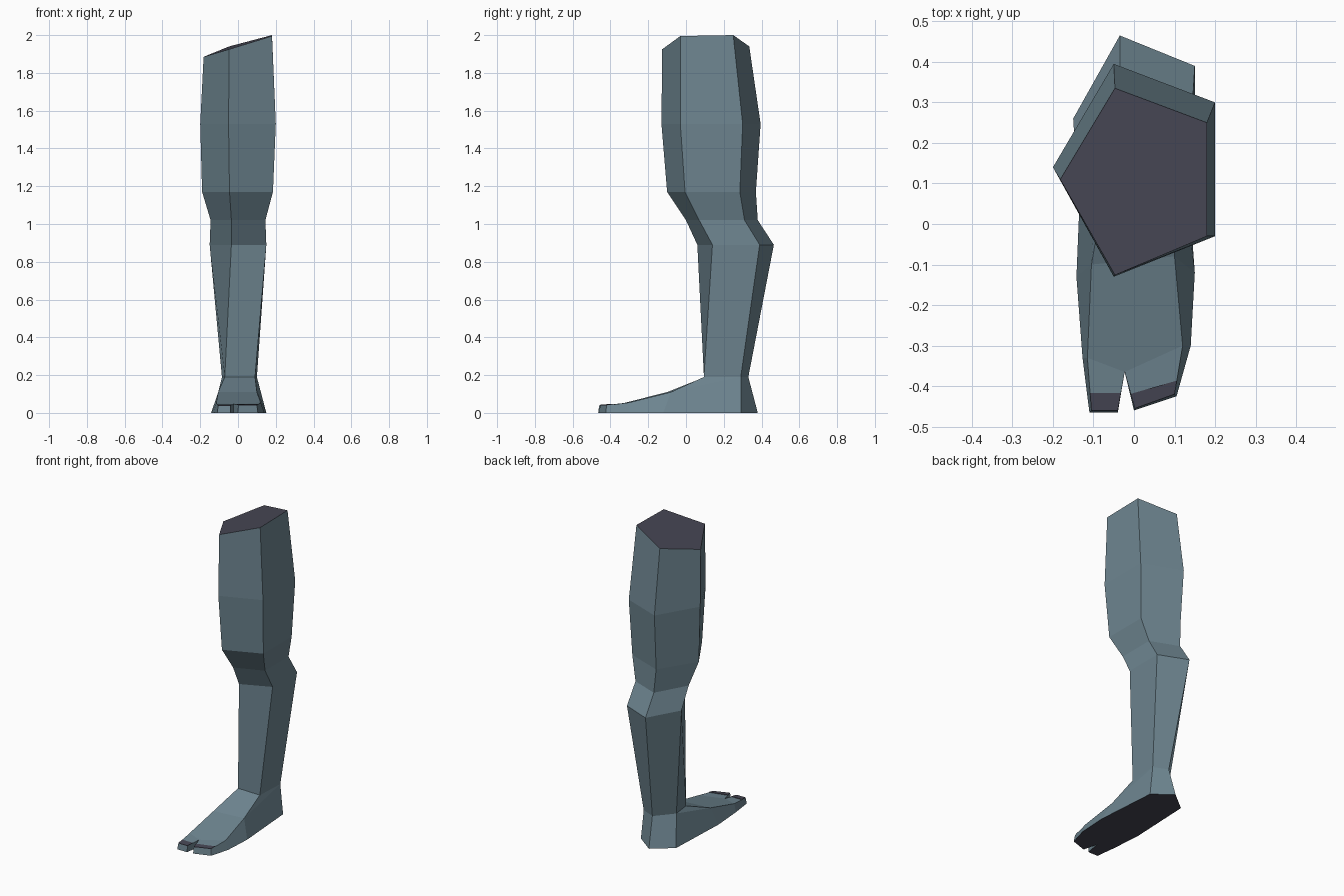
import bpy, bmesh
from mathutils import Vector

if "Cube" in bpy.data.objects:
    bpy.data.objects.remove(bpy.data.objects["Cube"])


def material(name, rgb):
    m = bpy.data.materials.new(name)
    m.diffuse_color = (*rgb, 1)
    m.use_nodes = True
    m.node_tree.nodes["Principled BSDF"].inputs["Base Color"].default_value = m.diffuse_color
    return m


SKIN = material("slate blue skin", (0.155, 0.235, 0.28))
DARK = material("dark grey", (0.062, 0.062, 0.088))


def build(name, faces, mats):
    """Make an object from (points, material index) faces, welding shared corners."""
    bm = bmesh.new()
    for pts, mat in faces:
        f = bm.faces.new([bm.verts.new(p) for p in pts])
        f.material_index = mat
    bmesh.ops.remove_doubles(bm, verts=bm.verts, dist=0.0005)
    bmesh.ops.recalc_face_normals(bm, faces=bm.faces)
    me = bpy.data.meshes.new(name)
    bm.to_mesh(me)
    bm.free()
    for m in mats:
        me.materials.append(m)
    ob = bpy.data.objects.new(name, me)
    bpy.context.collection.objects.link(ob)
    return ob


# Leg: five-sided rings (left, back, back right, front right, front)
def ring(z, *xy):
    return [Vector((x, y, z)) for x, y in xy]


rings = [
    ring(0.19, (-0.085, 0.22), (0.01, 0.33), (0.10, 0.29), (0.09, 0.095), (-0.07, 0.10)),
    ring(0.89, (-0.15, 0.26), (-0.035, 0.465), (0.15, 0.39), (0.15, 0.14), (-0.035, 0.06)),
    ring(1.02, (-0.145, 0.18), (-0.035, 0.38), (0.145, 0.31), (0.145, 0.07), (-0.035, 0.0)),
    ring(1.17, (-0.19, 0.14), (-0.045, 0.37), (0.185, 0.285), (0.185, -0.005), (-0.045, -0.10)),
    ring(1.53, (-0.20, 0.14), (-0.05, 0.395), (0.20, 0.30), (0.20, -0.03), (-0.05, -0.13)),
    ring(2.0, (-0.182, 0.11), (-0.047, 0.335), (0.18, 0.25), (0.18, -0.03), (-0.047, -0.126)),
]
# slanted top cut
for p, z in zip(rings[-1], (1.885, 1.94, 2.0, 1.995, 1.925)):
    p.z = z

faces = []
for lo, hi in zip(rings, rings[1:]):
    for i in range(5):
        j = (i + 1) % 5
        faces.append(((lo[i], lo[j], hi[j], hi[i]), 0))
faces.append((rings[-1], 1))
build("leg", faces, (SKIN, DARK))

# Foot: upper outline paired with sole outline, going round from the heel
A, B, C, D, E = rings[0]
R1, R2 = Vector((0.10, -0.08, 0.11)), Vector((0.12, -0.30, 0.055))
L1, L2 = Vector((-0.105, -0.10, 0.11)), Vector((-0.115, -0.33, 0.052))
T4, T3 = Vector((0.10, -0.42, 0.04)), Vector((0.002, -0.455, 0.04))
T2, T1 = Vector((-0.04, -0.46, 0.037)), Vector((-0.105, -0.46, 0.037))
K = Vector((-0.023, -0.365, 0.047))
top = [B, C, R1, R2, T4, T3, K, T2, T1, L2, L1, A]
sole = ring(0, (0.0, 0.38), (0.12, 0.29), (0.15, -0.12), (0.14, -0.30), (0.105, -0.425),
            (0.0, -0.46), (-0.023, -0.365), (-0.04, -0.465), (-0.11, -0.465),
            (-0.127, -0.33), (-0.142, -0.13), (-0.125, 0.28))
faces = [(p, 0) for p in (
    (E, D, R1, L1), (L1, R1, R2, K, L2),          # instep
    (L2, K, T2, T1), (K, R2, T4, T3),             # two toes
    (C, D, R1), (A, E, L1))]                      # ankle sides
n = len(top)
for i in range(n):
    j = (i + 1) % n
    faces.append(((top[i], top[j], sole[j], sole[i]), 0))
faces.append((sole, 1))
build("foot", faces, (SKIN, DARK))

# Toenails: thin plates on the toe tips
up = Vector((0, 0, 0.003))


def nail(name, tip_a, tip_b, back_a, back_b, ta, tb):
    q = [tip_a, tip_b, tip_b.lerp(back_b, tb), tip_a.lerp(back_a, ta)]
    hi = [p + up for p in q]
    fs = [(hi, 0), (q, 0)]
    for i in range(4):
        j = (i + 1) % 4
        fs.append(((q[i], q[j], hi[j], hi[i]), 0))
    build(name, fs, (DARK,))


nail("inner_toenail", T1, T2, L2, K, 0.33, 0.45)
nail("outer_toenail", T3, T4, K, R2, 0.4, 0.28)
